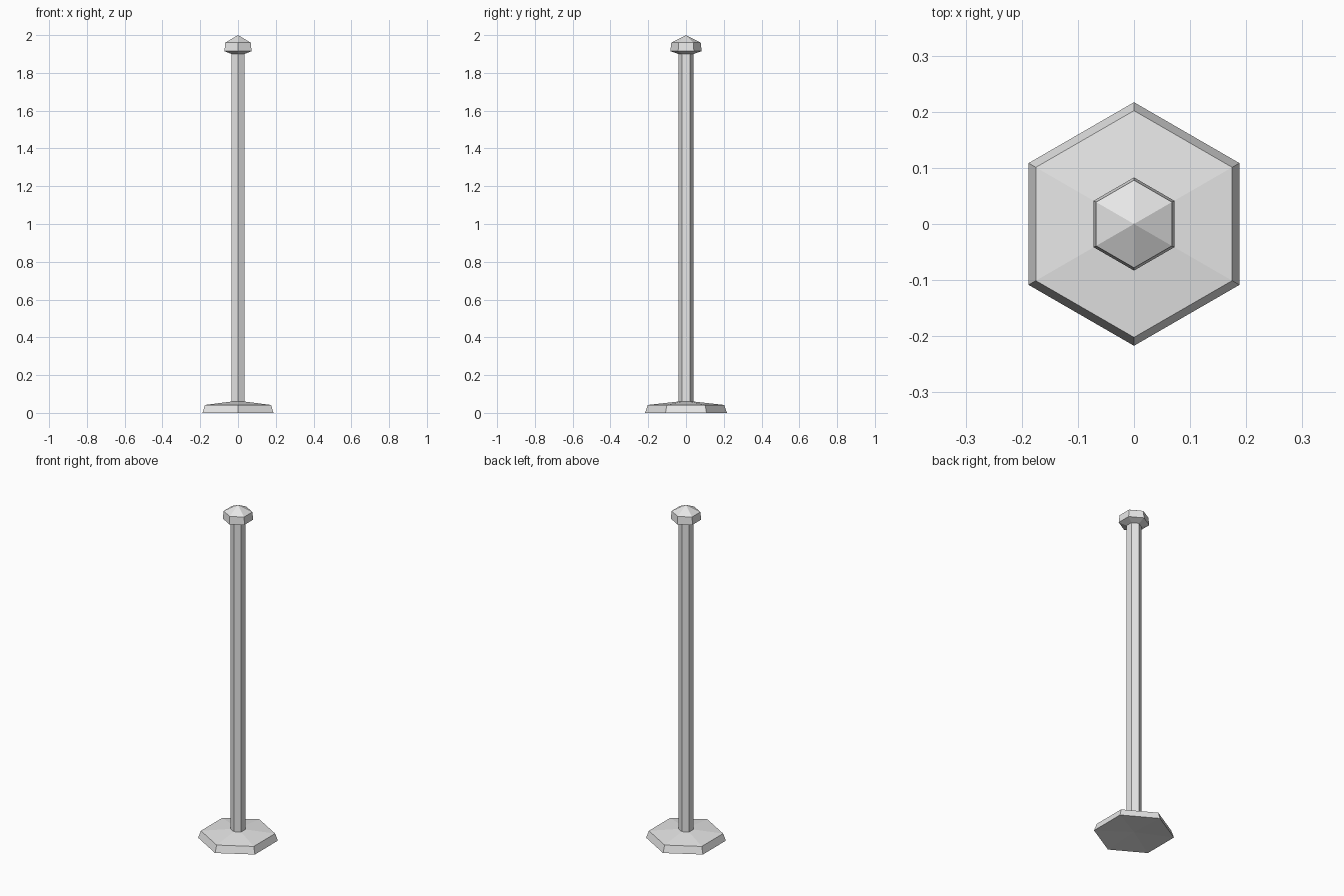
import bpy
import bmesh
from math import cos, sin, pi

if "Cube" in bpy.data.objects:
    bpy.data.objects.remove(bpy.data.objects["Cube"], do_unlink=True)

SIDES = 6

grey = bpy.data.materials.new("grey_metal")
grey.use_nodes = True
colour = (0.8, 0.8, 0.8, 1)
grey.diffuse_color = colour
grey.node_tree.nodes["Principled BSDF"].inputs["Base Color"].default_value = colour


def hex_turned(name, profile):
    """Turn a (radius, height) profile into a six-sided solid; radius 0 is a point."""
    bm = bmesh.new()
    rings = []
    for radius, z in profile:
        count = SIDES if radius else 1
        angles = [pi / 2 + 2 * pi * i / SIDES for i in range(count)]
        rings.append([bm.verts.new((radius * cos(a), radius * sin(a), z)) for a in angles])
    for low, high in zip(rings, rings[1:]):
        for i in range(SIDES):
            j = (i + 1) % SIDES
            corners = [low[i % len(low)], low[j % len(low)],
                       high[j % len(high)], high[i % len(high)]]
            bm.faces.new(list(dict.fromkeys(corners)))
    for ring in (rings[0], rings[-1]):
        if len(ring) > 1:
            bm.faces.new(ring)
    bmesh.ops.recalc_face_normals(bm, faces=bm.faces)
    mesh = bpy.data.meshes.new(name)
    bm.to_mesh(mesh)
    bm.free()
    mesh.materials.append(grey)
    obj = bpy.data.objects.new(name, mesh)
    bpy.context.collection.objects.link(obj)
    return obj


# Foot with sloping rim, shallow conical top and slightly dished underside
hex_turned("base", [(0, 0.012), (0.217, 0), (0.202, 0.042), (0.04, 0.06)])

# Long straight shaft
hex_turned("pole", [(0.04, 0.05), (0.04, 1.92)])

# Pointed cap with tapered sides and sloping underside
hex_turned("cap", [(0.04, 1.9), (0.083, 1.915), (0.078, 1.96), (0, 2)])
